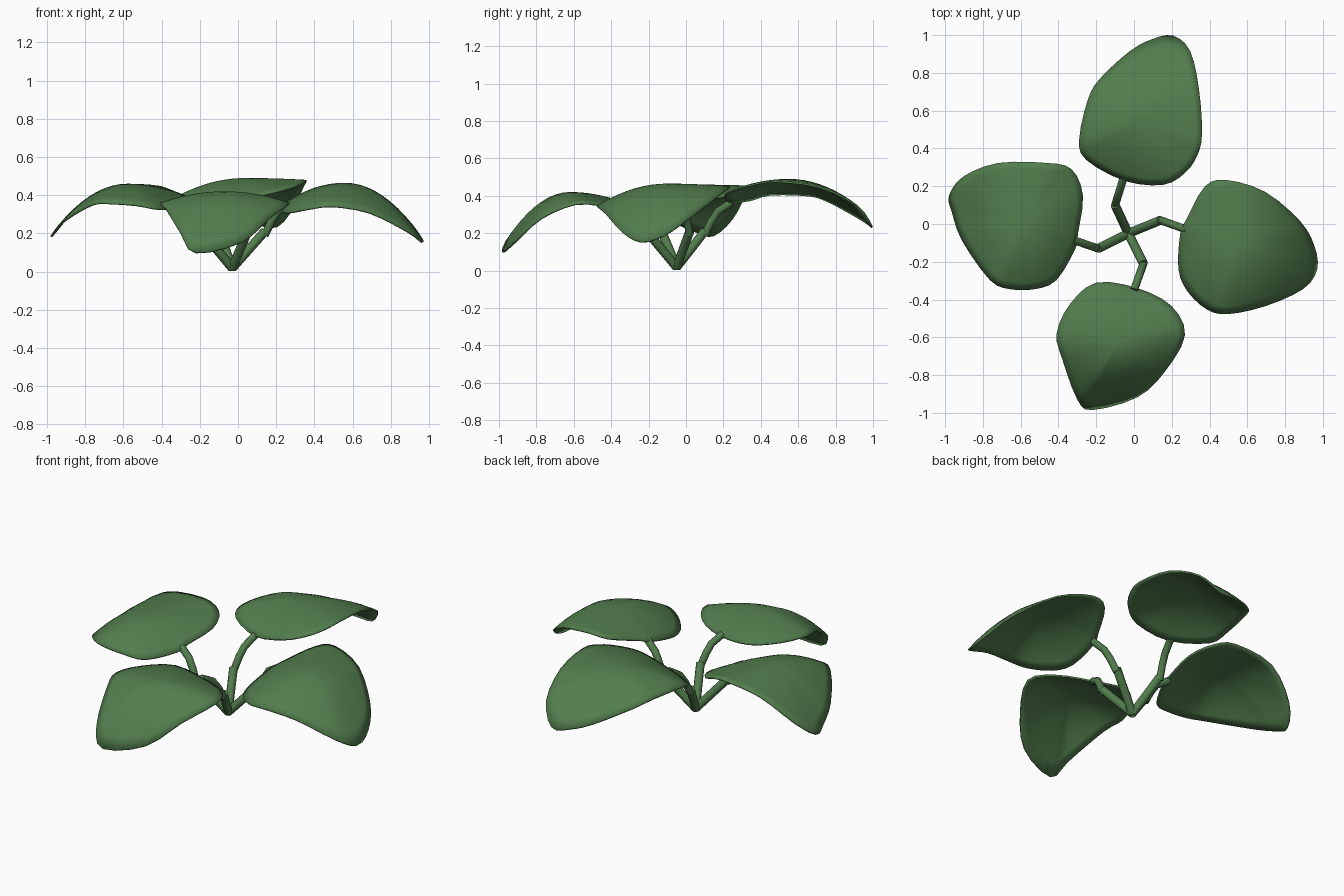
import bpy, bmesh, math
from mathutils import Vector

if "Cube" in bpy.data.objects:
    bpy.data.objects.remove(bpy.data.objects["Cube"])

green = bpy.data.materials.new("leaf_green")
green.diffuse_color = (0.085, 0.205, 0.075, 1)
green.use_nodes = True
green.node_tree.nodes["Principled BSDF"].inputs["Base Color"].default_value = green.diffuse_color
ROOT = Vector((-0.03, -0.05, 0.018))


def finish(name, bm, angle):
    me = bpy.data.meshes.new(name)
    bm.to_mesh(me)
    bm.free()
    me.materials.append(green)
    ob = bpy.data.objects.new(name, me)
    bpy.context.collection.objects.link(ob)
    bpy.ops.object.select_all(action='DESELECT')
    ob.select_set(True)
    bpy.context.view_layer.objects.active = ob
    bpy.ops.object.shade_smooth_by_angle(angle=math.radians(angle))
    return ob


def spline(p0, p1, p2, p3, t):
    return 0.5 * (2 * p1 + (p2 - p0) * t + (2 * p0 - 5 * p1 + 4 * p2 - p3) * t * t
                  + (3 * p1 - p0 - 3 * p2 + p3) * t ** 3)


def leaf(name, centre, rim, rings=9, sub=3):
    """Domed blade: rings shrink from a curved rim to a raised centre."""
    c = Vector(centre)
    pts = [Vector(p) for p in rim]
    n = len(pts)
    loop = [spline(pts[i - 1], pts[i], pts[(i + 1) % n], pts[(i + 2) % n], k / sub)
            for i in range(n) for k in range(sub)]
    bm = bmesh.new()
    rows = []
    for r in range(1, rings + 1):
        s = r / rings
        rows.append([bm.verts.new((c.x + (p.x - c.x) * s, c.y + (p.y - c.y) * s,
                                   c.z + (p.z - c.z) * s * s)) for p in loop])
    mid = bm.verts.new(c)
    m = len(loop)
    for i in range(m):
        j = (i + 1) % m
        bm.faces.new((mid, rows[0][i], rows[0][j]))
        for a, b in zip(rows, rows[1:]):
            bm.faces.new((a[i], b[i], b[j], a[j]))
    bm.normal_update()
    if sum(f.normal.z for f in bm.faces) < 0:
        bmesh.ops.reverse_faces(bm, faces=bm.faces[:])
    ob = finish(name, bm, 50)
    mod = ob.modifiers.new("thickness", 'SOLIDIFY')
    mod.thickness = 0.01
    mod.offset = -1


def tube(name, path, radius, sides=10):
    """Round stem swept along a path."""
    bm = bmesh.new()
    rows = []
    for i, p in enumerate(path):
        d = (path[min(i + 1, len(path) - 1)] - path[max(i - 1, 0)]).normalized()
        u = d.cross(Vector((0, 0, 1))).normalized()
        v = u.cross(d)
        rows.append([bm.verts.new(p + radius * (u * math.cos(a) + v * math.sin(a)))
                     for a in (2 * math.pi * k / sides for k in range(sides))])
    for a, b in zip(rows, rows[1:]):
        for k in range(sides):
            j = (k + 1) % sides
            bm.faces.new((a[k], a[j], b[j], b[k]))
    bm.faces.new(rows[0])
    bm.faces.new(rows[-1])
    bmesh.ops.recalc_face_normals(bm, faces=bm.faces[:])
    finish(name, bm, 40)


# leaf blades
leaf("front_leaf", (-0.07, -0.62, 0.42), [
    (-.2, -.31, .355), (.02, -.34, .34), (.2, -.435, .35), (.27, -.59, .36),
    (.165, -.78, .28), (.02, -.917, .155), (-.22, -.985, .10), (-.3, -.93, .2),
    (-.38, -.715, .33), (-.41, -.58, .36), (-.34, -.425, .36)])
leaf("right_leaf", (0.56, -0.1, 0.465), [
    (.49, .233, .45), (.376, .2, .43), (.28, .03, .38), (.245, -.05, .355),
    (.235, -.24, .315), (.285, -.36, .315), (.39, -.455, .335), (.5, -.477, .345),
    (.695, -.435, .31), (.895, -.345, .21), (.97, -.24, .155), (.955, -.115, .19),
    (.88, .015, .28), (.695, .17, .4)])
leaf("left_leaf", (-0.58, 0.0, 0.46), [
    (-.46, .323, .455), (-.33, .29, .42), (-.27, .15, .39), (-.297, -.053, .36),
    (-.31, -.13, .34), (-.41, -.297, .33), (-.525, -.345, .35), (-.657, -.345, .36),
    (-.763, -.297, .355), (-.91, -.09, .27), (-.965, .064, .205), (-.98, .148, .19),
    (-.906, .25, .28), (-.72, .323, .42)])
leaf("back_leaf", (0.04, 0.55, 0.49), [
    (.207, .997, .24), (.297, .917, .35), (.344, .715, .45), (.36, .477, .48),
    (.334, .36, .465), (.27, .27, .44), (.154, .207, .41), (-.05, .228, .37),
    (-.254, .34, .38), (-.29, .45, .41), (-.244, .66, .405), (-.18, .77, .37),
    (-.02, .917, .29), (.1, .98, .25)])

# two-part stems: straight lower part, bent upper part
for side, elbow, end in (
        ("right", (.14, .02, .21), (.28, -.03, .36)),
        ("back", (-.1, .1, .21), (-.055, .245, .365)),
        ("left", (-.19, -.13, .21), (-.32, -.085, .35)),
        ("front", (.05, -.21, .21), (.0, -.35, .345))):
    e, t = Vector(elbow), Vector(end)
    tube(side + "_lower_stem", [ROOT, e], 0.024)
    bend = e.lerp(t, 0.5) + Vector((0, 0, 0.03))
    path = [e - Vector((0, 0, 0.02)), e.lerp(bend, 0.5), bend, t]
    tube(side + "_upper_stem", path, 0.021)
